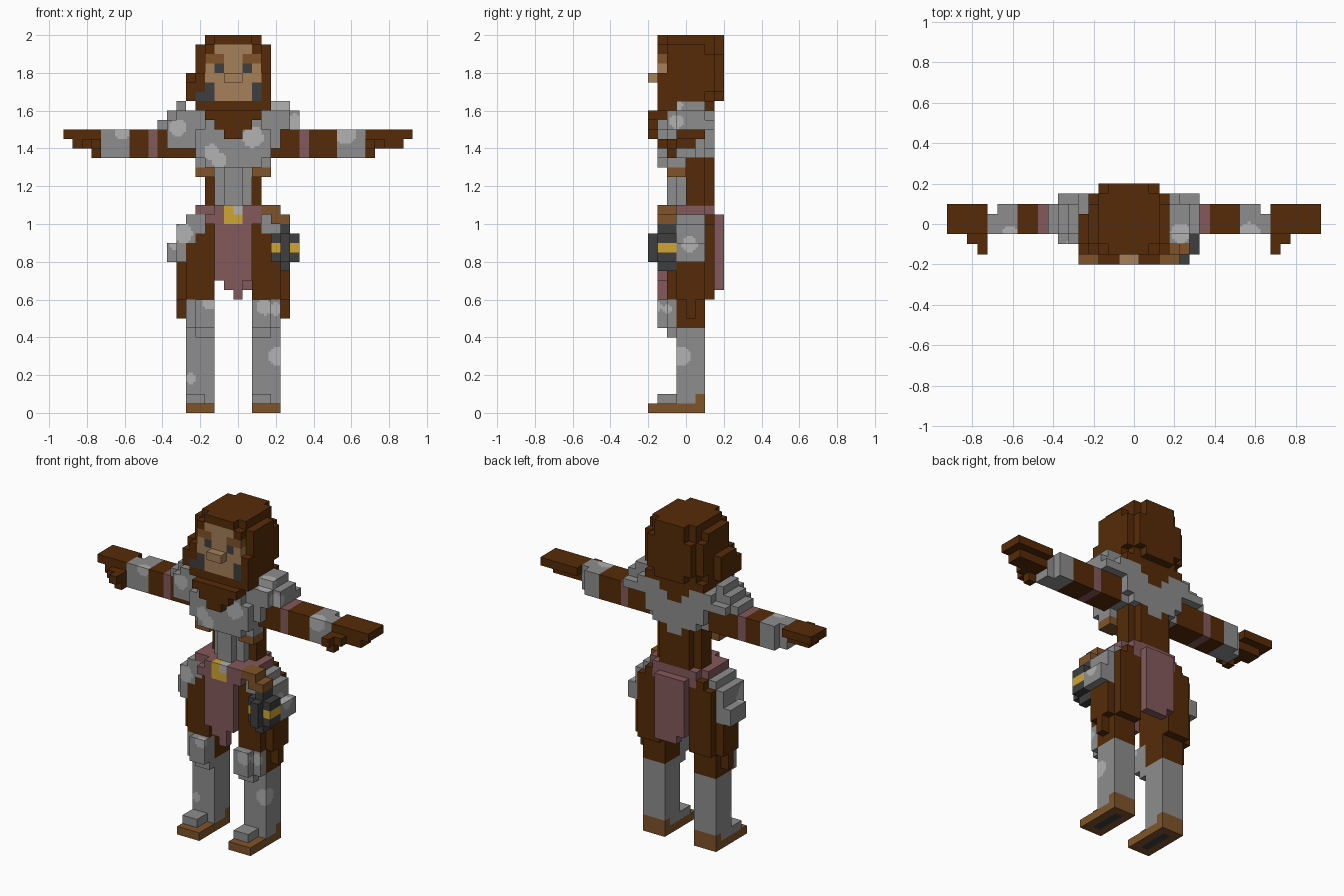
import bpy, bmesh
from mathutils import Vector

if "Cube" in bpy.data.objects:
    bpy.data.objects.remove(bpy.data.objects["Cube"])

UNIT = 0.05


def linear(c):
    c /= 255
    return c / 12.92 if c <= 0.04045 else ((c + 0.055) / 1.055) ** 2.4


COLOURS = {
    "brown": (86, 43, 8), "steel": (141, 141, 141), "worn_steel": (178, 178, 178),
    "mauve": (132, 89, 91), "skin": (166, 128, 90), "leather": (128, 84, 42),
    "gold": (208, 165, 50), "charcoal": (62, 62, 63)}
MATS = {}
for name, rgb in COLOURS.items():
    MATS[name] = bpy.data.materials.new(name)
    MATS[name].diffuse_color = (*[linear(c / 1) for c in rgb], 1)
NAMES = list(COLOURS)

# cell (x, y, z) -> (part, colour); a later box replaces an earlier one
cells = {}


def box(part, colour, x0, x1, y0, y1, z0, z1):
    for x in range(min(x0, x1), max(x0, x1)):
        for y in range(y0, y1):
            for z in range(z0, z1):
                cells[x, y, z] = (part, colour)


def both(part, colour, x0, x1, *rest):
    box("left_" + part, colour, x0, x1, *rest)
    box("right_" + part, colour, -x1, -x0, *rest)


# Legs: thigh, boot, knee guard and foot
both("thigh", "brown", 2, 5, -2, 2, 12, 21)
both("thigh", "brown", 2, 5, 2, 3, 12, 20)
both("thigh", "brown", 2, 5, -1, 2, 9, 12)
both("thigh", "brown", 5, 6, -1, 2, 12, 18)
both("thigh", "brown", 5, 6, 0, 1, 10, 12)
both("boot", "steel", 2, 5, -1, 2, 1, 9)
box("left_boot", "steel", 2, 4, -3, -1, 1, 2)
box("right_boot", "steel", -5, -3, -3, -1, 1, 2)
both("boot", "leather", 2, 5, 1, 2, 1, 2)
both("boot", "leather", 2, 5, -4, 2, 0, 1)
both("knee_guard", "steel", 2, 5, -2, -1, 9, 12)
both("knee_guard", "steel", 2, 4, -3, -2, 9, 12)
both("knee_guard", "steel", 2, 4, -2, -1, 8, 9)

# Pelvis, rounded belt and hanging cloths
box("pelvis", "brown", -4, 4, -2, 3, 18, 21)
box("belt", "mauve", -4, 4, -2, 2, 21, 22)
box("belt", "mauve", -3, 3, -2, 3, 21, 22)
box("belt", "mauve", -2, 3, -3, -2, 21, 22)
box("belt", "mauve", -3, 3, -3, -2, 20, 21)
box("belt", "mauve", -3, 3, 2, 3, 20, 21)
box("front_cloth", "mauve", -2, 2, -3, -2, 14, 21)
box("front_cloth", "mauve", -1, 1, -3, -2, 13, 14)
box("front_cloth", "mauve", 0, 1, -3, -2, 12, 13)
box("back_cloth", "mauve", -2, 2, 3, 4, 14, 21)
box("back_cloth", "mauve", -1, 2, 3, 4, 13, 14)
box("buckle", "gold", -1, 1, -3, -2, 20, 22)
box("buckle", "worn_steel", 0, 1, -3, -2, 21, 22)

# Stepped hip plates
both("hip_plate", "steel", 3, 5, -2, 2, 20, 21)
both("hip_plate", "steel", 3, 6, -2, 2, 19, 20)
both("hip_plate", "steel", 4, 6, -2, 2, 18, 19)
both("hip_plate", "steel", 5, 7, -1, 2, 16, 18)
box("right_hip_plate", "steel", -6, -5, -2, -1, 16, 18)

# Side strap with hanging lantern
box("strap", "leather", 3, 5, -3, -1, 21, 22)
box("strap", "leather", 4, 6, -3, -1, 20, 21)
box("lantern", "charcoal", 4, 7, -3, -1, 16, 19)
box("lantern", "charcoal", 5, 6, -3, -1, 15, 20)
box("lantern", "charcoal", 5, 6, -4, -3, 16, 19)
box("lantern", "gold", 4, 5, -3, -1, 17, 18)
box("lantern", "gold", 6, 7, -3, -1, 17, 18)

# Torso
box("waist", "brown", -3, 3, 0, 2, 22, 28)
box("waist", "brown", -2, 2, 2, 3, 22, 28)
box("belly_plate", "steel", -2, 2, -1, 0, 22, 26)
box("belly_plate", "steel", -1, 1, -2, -1, 22, 26)
box("chest_plate", "steel", -4, 4, -2, 2, 27, 32)
box("chest_plate", "steel", -4, 4, -2, 0, 26, 27)
box("chest_plate", "steel", -4, 4, -3, -2, 27, 30)
box("chest_plate", "steel", -3, 3, -3, -2, 30, 31)
box("chest_plate", "steel", -3, 3, -3, -2, 26, 27)
box("chest_plate", "steel", -4, 4, 2, 3, 28, 32)
box("chest_plate", "steel", -3, 3, 2, 3, 27, 28)
box("chest_plate", "steel", -1, 1, 2, 3, 26, 27)
for x in (-4, 2):
    box("chest_trim", "leather", x, x + 2, -2, 0, 25, 26)

# Scarf, pointed at the front and back
box("scarf", "brown", -4, 4, -3, 3, 32, 33)
for half, z in ((3, 31), (2, 30), (1, 29)):
    box("scarf", "brown", -half, half, -4, -2, z, z + 1)
    box("scarf", "brown", -half + 1, half - 1, 2, 3, z, z + 1)
box("scarf", "brown", -3, 3, -3, 2, 31, 32)

# Arms: sleeve, band, bracer, hand and thumb
for side, band, tip, part in ((1, 7, 19, "left_"), (-1, 8, 18, "right_")):
    def arm(name, colour, a, b, *rest):
        box(part + name, colour, side * a, side * b, *rest)
    arm("sleeve", "brown", 4, 11, -1, 2, 27, 30)
    arm("sleeve", "mauve", band, band + 1, -1, 2, 27, 30)
    arm("bracer", "steel", 11, 13, -1, 2, 27, 30)
    arm("bracer", "steel", 13, 14, -1, 1, 27, 30)
    arm("hand", "brown", 14, tip, -1, 2, 29, 30)
    arm("hand", "brown", 14, tip - 1, -1, 1, 28, 29)
    arm("thumb", "brown", 14, 16, -2, -1, 28, 29)
    arm("thumb", "brown", 14, 15, -3, -1, 28, 29)
    arm("thumb", "brown", 14, 15, -2, -1, 27, 28)

# Stepped shoulder plates
both("shoulder_plate", "steel", 4, 7, -1, 3, 30, 31)
both("shoulder_plate", "steel", 4, 6, -2, 2, 30, 32)
both("shoulder_plate", "steel", 4, 5, 2, 3, 31, 32)
both("shoulder_plate", "steel", 6, 7, -1, 2, 30, 32)
box("left_shoulder_plate", "steel", 4, 6, -1, 2, 32, 33)
box("right_shoulder_plate", "steel", -6, -5, -1, 2, 32, 33)
both("shoulder_plate", "steel", 4, 5, -2, -1, 28, 30)
box("right_shoulder_plate", "steel", -7, -5, -2, -1, 28, 31)
box("right_shoulder_plate", "steel", -8, -7, -1, 2, 30, 31)

# Hair, rounded at the crown and the nape
box("hair", "brown", -4, 4, -2, 2, 33, 39)
box("hair", "brown", -4, 4, 2, 3, 34, 38)
box("hair", "brown", -3, 3, -3, 3, 33, 39)
box("hair", "brown", -3, 3, 3, 4, 34, 38)
box("hair", "brown", -2, 2, 3, 4, 33, 39)
box("hair", "brown", -3, 3, -2, 3, 39, 40)
box("hair", "brown", -2, 2, -3, 4, 39, 40)
box("hair", "brown", 3, 4, -3, -2, 33, 36)
box("hair", "brown", -4, -3, -3, -2, 33, 36)
box("hair", "brown", -5, -4, -2, 1, 33, 36)
box("hair", "brown", -5, -4, -3, -2, 33, 35)

# Face with brows, eyes, nose and dark jaw locks
box("face", "skin", -2, 2, -3, -2, 33, 39)
box("face", "skin", -3, 3, -3, -2, 35, 38)
box("nose", "skin", -1, 1, -4, -3, 35, 36)
for s in (-1, 1):
    box("brows", "leather", s, 3 * s, -3, -2, 37, 38)
    box("eyes", "charcoal", s, 2 * s, -3, -2, 36, 37)
box("jaw_locks", "charcoal", 2, 3, -3, -2, 33, 35)
box("jaw_locks", "charcoal", -3, -2, -3, -2, 33, 35)
box("jaw_locks", "charcoal", -4, -3, -3, -2, 33, 34)

# Worn spots on the armour: centre and radius
WORN = [((0.08, -0.15, 1.46), 0.055), ((-0.14, -0.15, 1.38), 0.04),
        ((-0.10, -0.15, 1.34), 0.04), ((-0.32, -0.1, 1.51), 0.045),
        ((0.23, -0.05, 1.63), 0.055), ((0.30, -0.05, 1.54), 0.045),
        ((-0.61, -0.05, 1.49), 0.04), ((0.57, -0.05, 1.48), 0.06),
        ((-0.15, -0.15, 0.58), 0.035), ((0.14, -0.15, 0.56), 0.042),
        ((0.215, -0.03, 0.30), 0.055), ((-0.25, -0.05, 0.18), 0.03),
        ((-0.29, -0.09, 0.95), 0.05), ((-0.33, -0.06, 0.90), 0.04),
        ((0.31, 0.02, 0.90), 0.05), ((0.20, -0.10, 0.55), 0.035)]


def face_colour(part, colour, cell, axis, sign, centre):
    if colour == "steel":
        if any((centre - Vector(c)).length < r for c, r in WORN):
            return "worn_steel"
    if part.endswith("boot") and axis == 2 and sign < 0:
        if cell[0] in (3, -4) and -3 <= cell[1] < 1:
            return "charcoal"
    return colour


# Skin each part with its exposed faces; armour faces are split finer
meshes = {}
for cell, (part, colour) in cells.items():
    if part not in meshes:
        meshes[part] = bmesh.new()
    bm = meshes[part]
    n = 4 if colour == "steel" else 1
    for axis in range(3):
        for sign in (-1, 1):
            near = list(cell)
            near[axis] += sign
            if tuple(near) in cells:
                continue
            u, v = (axis + 1) % 3, (axis + 2) % 3
            for i in range(n):
                for j in range(n):
                    pts = []
                    for a, b in ((0, 0), (1, 0), (1, 1), (0, 1))[::sign]:
                        p = Vector(cell)
                        p[axis] += sign > 0
                        p[u] += (i + a) / n
                        p[v] += (j + b) / n
                        p.x -= 0.5
                        pts.append(p * UNIT)
                    face = bm.faces.new([bm.verts.new(p) for p in pts])
                    face.material_index = NAMES.index(face_colour(
                        part, colour, cell, axis, sign, sum(pts, Vector()) / 4))

for part, bm in meshes.items():
    bmesh.ops.remove_doubles(bm, verts=bm.verts, dist=0.0005)
    mesh = bpy.data.meshes.new(part)
    for name in NAMES:
        mesh.materials.append(MATS[name])
    bm.to_mesh(mesh)
    bm.free()
    bpy.context.collection.objects.link(bpy.data.objects.new(part, mesh))

for m in bpy.data.materials:
    if m.users and not m.is_grease_pencil:
        m.use_nodes = True
        m.node_tree.nodes["Principled BSDF"].inputs["Base Color"].default_value = m.diffuse_color
